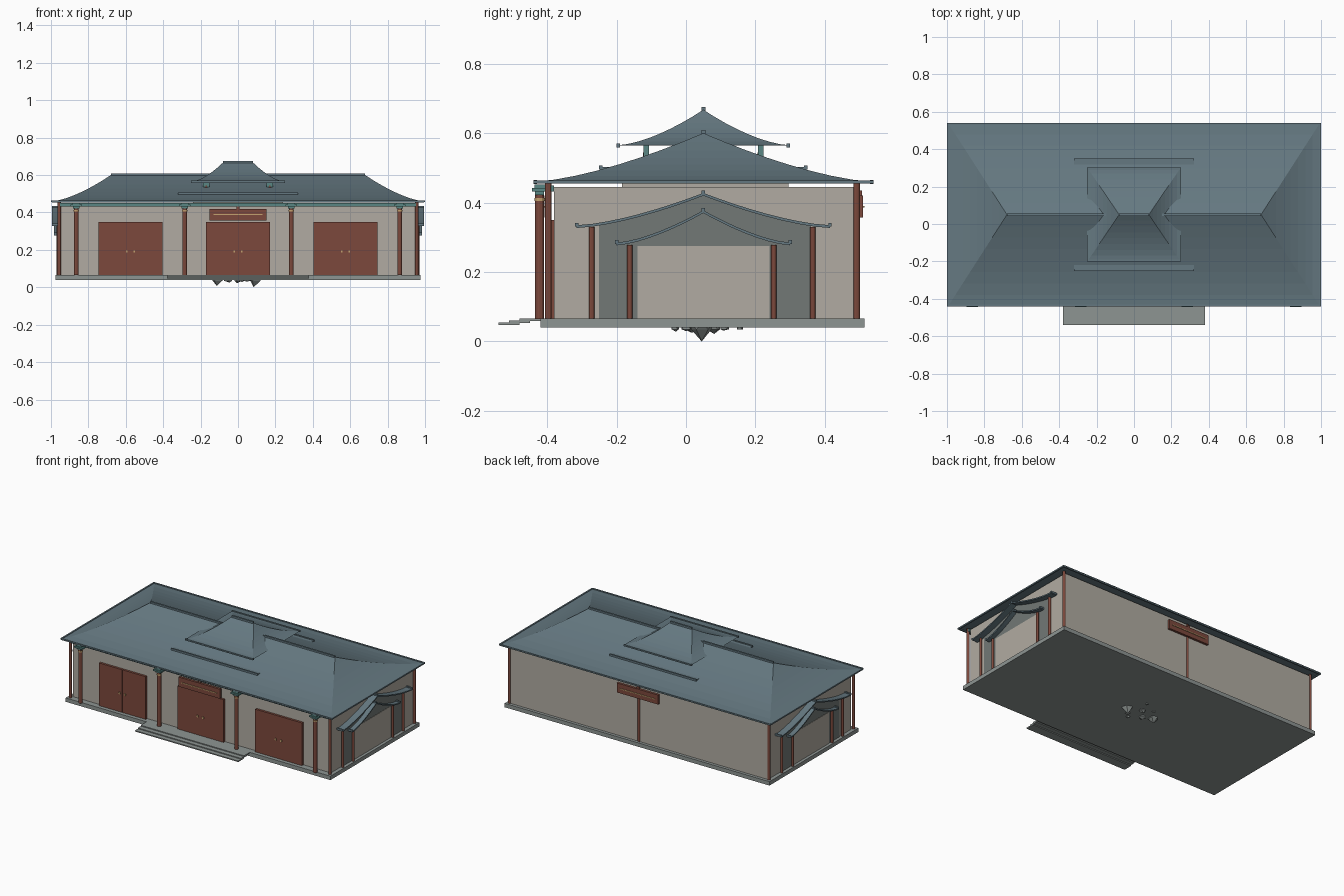
import bpy, bmesh, math, random
from mathutils import Vector

if "Cube" in bpy.data.objects:
    bpy.data.objects.remove(bpy.data.objects["Cube"])

random.seed(4)
CY = 0.05  # centre line of the hall in y


def mat(name, r, g, b):
    m = bpy.data.materials.new(name)
    m.diffuse_color = (r, g, b, 1)
    m.use_nodes = True
    m.node_tree.nodes["Principled BSDF"].inputs["Base Color"].default_value = m.diffuse_color
    return m


TILE = mat("slate_tile", 0.13, 0.19, 0.22)
WOOD = mat("red_wood", 0.20, 0.065, 0.045)
WALL = mat("plaster", 0.44, 0.41, 0.36)
STONE = mat("stone", 0.27, 0.30, 0.29)
DARK = mat("dark_panel", 0.17, 0.19, 0.18)
TEAL = mat("teal_paint", 0.10, 0.24, 0.23)
GOLD = mat("gold", 0.55, 0.36, 0.16)


def make(name, verts, faces, m):
    me = bpy.data.meshes.new(name)
    me.from_pydata(verts, [], faces)
    bm = bmesh.new()
    bm.from_mesh(me)
    bmesh.ops.recalc_face_normals(bm, faces=bm.faces)
    bm.to_mesh(me)
    bm.free()
    me.materials.append(m)
    ob = bpy.data.objects.new(name, me)
    bpy.context.collection.objects.link(ob)
    return ob


def box(name, x0, x1, y0, y1, z0, z1, m):
    v = [(x, y, z) for x in (x0, x1) for y in (y0, y1) for z in (z0, z1)]
    f = [(0, 1, 3, 2), (4, 5, 7, 6), (0, 1, 5, 4), (2, 3, 7, 6), (0, 2, 6, 4), (1, 3, 7, 5)]
    return make(name, v, f, m)


def column(name, x, y, z0, z1, r, m=WOOD, sides=12):
    v = [(x + r * math.cos(i * math.tau / sides), y + r * math.sin(i * math.tau / sides), z)
         for z in (z0, z1) for i in range(sides)]
    f = [(i, (i + 1) % sides, sides + (i + 1) % sides, sides + i) for i in range(sides)]
    f += [tuple(range(sides)), tuple(range(sides, 2 * sides))]
    return make(name, v, f, m)


def prism(name, outline, x0, x1, m):
    """Extrude a (y, z) outline along x."""
    n = len(outline)
    v = [(x, y, z) for x in (x0, x1) for y, z in outline]
    f = [(i, (i + 1) % n, n + (i + 1) % n, n + i) for i in range(n)]
    f += [tuple(range(n)), tuple(range(n, 2 * n))]
    return make(name, v, f, m)


def hip_roof(name, hx, hy, rx, z0, z1, p=1.5, n=8):
    """Concave hip roof as shrinking rings, plus ridge cap and eave strips."""
    v, f = [], []
    for k in range(n + 1):
        t = k / n
        x, y, z = hx + (rx - hx) * t, hy * (1 - t) + 0.001, z0 + (z1 - z0) * t ** p
        v += [(-x, CY - y, z), (x, CY - y, z), (x, CY + y, z), (-x, CY + y, z)]
        if k:
            a, b = 4 * k - 4, 4 * k
            f += [(a + i, a + (i + 1) % 4, b + (i + 1) % 4, b + i) for i in range(4)]
    f += [(0, 1, 2, 3), (4 * n, 4 * n + 1, 4 * n + 2, 4 * n + 3)]
    make(name, v, f, TILE)
    box(name + "_ridge", -rx, rx, CY - .006, CY + .006, z1 - .004, z1 + .009, TILE)
    for s in (-1, 1):
        y = CY + s * (hy - .005)
        box(name + "_eave", -hx, hx, y - .005, y + .005, z0 - .006, z0 + .005, TILE)


def gable_curve(half, z0, z1, n=8):
    """Concave gable line from eave to peak to eave."""
    pts = []
    for k in range(-n, n + 1):
        t = 1 - abs(k) / n
        pts.append((CY + half * k / n, z0 + (z1 - z0) * t ** 1.5))
    return pts


# platform and front steps
box("platform", -.975, .975, -.42, .515, .04, .066, STONE)
for i in range(3):
    box("step", -.38, .38, -.54 + .03 * i, -.48 + .03 * i, .047 + .006 * i, .054 + .006 * i, STONE)

# hall walls and beams
box("hall_walls", -.95, .95, -.38, .495, .065, .445, WALL)
box("upper_wall", -.24, .24, -.185, .295, .44, .47, WALL)
box("front_beam", -.96, .96, -.405, -.38, .432, .45, TEAL)

# three stacked roofs
hip_roof("main_roof", .995, .49, .68, .46, .60)
hip_roof("top_roof", .25, .25, .08, .565, .667, 1.6)
for s in (-1, 1):
    box("main_roof_side_eave", s * .995 - .005, s * .995 + .005, CY - .49, CY + .49, .455, .464, TILE)
    y = CY + s * .275
    box("middle_roof_eave", -.32, .32, y - .02, y + .02, .492, .503, TILE)
    box("middle_roof_eave_edge", -.32, .32, CY + s * .295 - .005, CY + s * .295 + .005, .495, .507, TILE)
    for sx in (-1, 1):
        yb = CY + s * .165
        column("roof_post", sx * .17, yb, .46, .545, .009)
        box("roof_post_bracket", sx * .17 - .018, sx * .17 + .018, yb - .008, yb + .008, .535, .568, TEAL)

# columns with stepped brackets
for sx in (-1, 1):
    for x in (.285, .865):
        column("front_column", sx * x, -.422, .065, .43, .013)
        column("column_band", sx * x, -.422, .405, .413, .015, GOLD)
        for w, z in ((.018, .422), (.03, .432), (.02, .442)):
            box("column_bracket", sx * x - w, sx * x + w, -.422 - w * .75, -.422 + w * .75, z, z + .01, TEAL)
    for y in (-.397, .492):
        column("corner_column", sx * .955, y, .065, .455, .009)
column("back_column", 0, .492, .065, .445, .009)

# doors with middle seam and handles
for x, w in ((-.575, .172), (0, .17), (.575, .172)):
    for s in (-1, 1):
        a, b = sorted((x + s * .001, x + s * w))
        box("door_leaf", a, b, -.395, -.375, .066, .35, WOOD)
        box("door_handle", x + s * .02 - .005, x + s * .02 + .005, -.401, -.394, .185, .197, GOLD)

# blank sign boards front and back
for s, y in ((-1, -.40), (1, .502)):
    box("sign_board", -.152, .152, y - .008, y + .008, .357, .42, WOOD)
    box("sign_stripe", -.13, .13, y + s * .009 - .003, y + s * .009 + .003, .386, .391, GOLD)
    box("sign_hanger", -.008, .008, y - .005, y + .005, .42, .435, WOOD)

# side porches: recessed panels, two curved roofs and four columns on each end
for s in (-1, 1):
    outer = gable_curve(.365, .335, .425)
    panel = [(.36, .066), (-.25, .066), (-.25, .335)] + outer[2:-2] + [(.36, .335)]
    prism("side_panel", panel, s * .94, s * .954, DARK)
    box("side_inner_panel", *sorted((s * .94, s * .956)), -.14, .24, .066, .275, WALL)
    for half, z0, z1, x1 in ((.365, .335, .428, .995), (.25, .285, .378, .985)):
        c = gable_curve(half, z0, z1)
        prism("side_roof", c + [(y, z - .008) for y, z in reversed(c)], s * .945, s * x1, TILE)
        for y, z in (c[0], c[8], c[-1]):
            prism("side_roof_edge", [(y - .005, z - .004), (y + .005, z - .004), (y + .005, z + .007), (y - .005, z + .007)],
                  s * .945, s * x1, TILE)
    for y, z in ((-.272, .33), (.365, .33), (-.162, .278), (.253, .278)):
        column("side_column", s * .962, y, .065, z, .008)

# rocks under the platform
for x, y, r, low in ((-.11, .05, .035, .008), (-.05, .02, .025, .025), (0, .08, .025, .022), (.05, .0, .02, .03),
                     (.09, .05, .035, 0), (.03, .155, .012, .034), (-.06, .11, .015, .031), (.02, -.03, .014, .028)):
    bm = bmesh.new()
    bmesh.ops.create_icosphere(bm, subdivisions=1, radius=1)
    for v in bm.verts:
        v.co = Vector((x + v.co.x * r, y + v.co.y * r, .044 + v.co.z * .02)) + \
            Vector((random.uniform(-.2, .2), random.uniform(-.2, .2), 0)) * r
    min(bm.verts, key=lambda v: v.co.z).co.z = low
    for v in bm.verts:
        v.co.z = min(max(v.co.z, low), .06)
    me = bpy.data.meshes.new("rock")
    bm.to_mesh(me)
    bm.free()
    me.materials.append(STONE)
    bpy.context.collection.objects.link(bpy.data.objects.new("rock", me))
